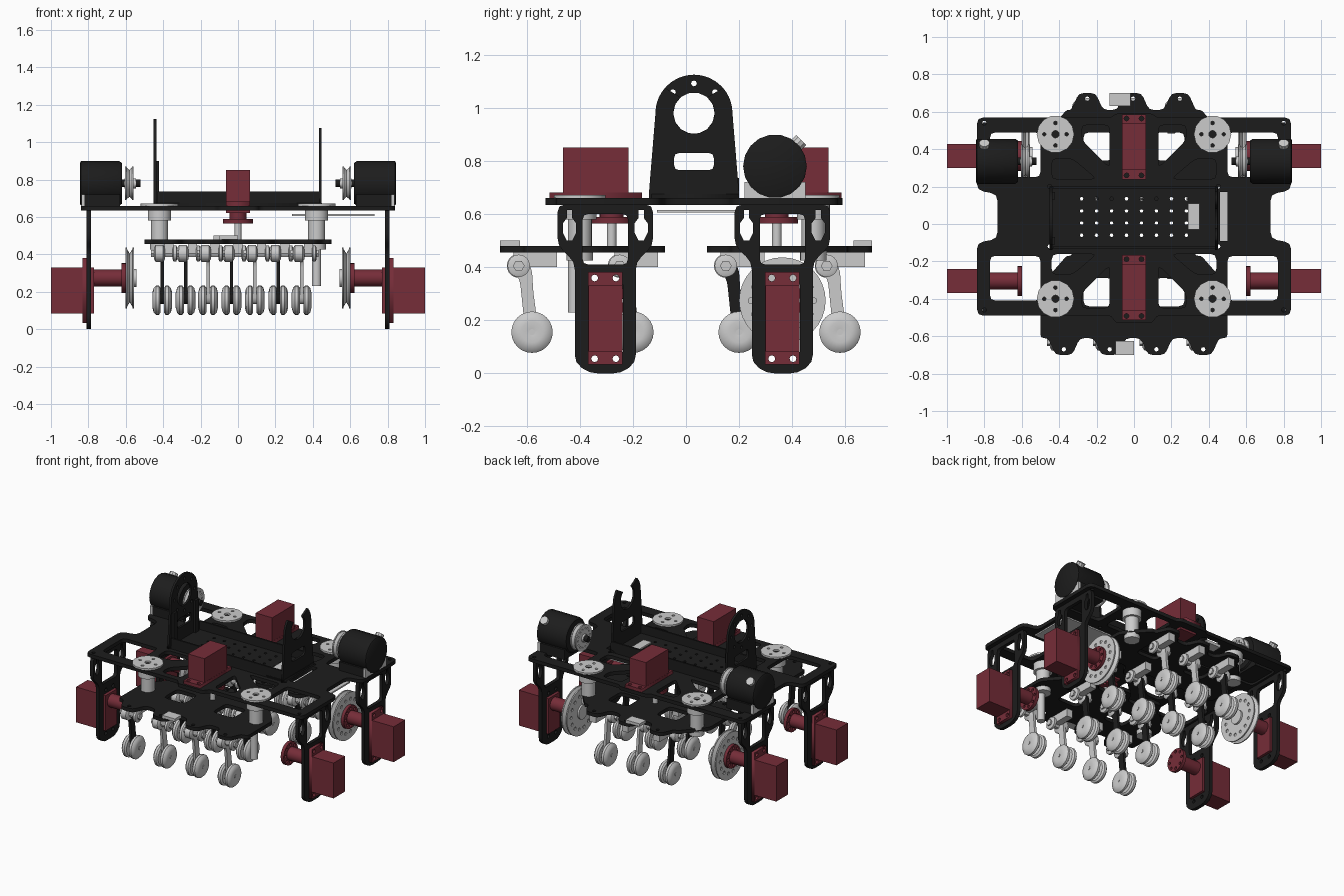
import bpy, bmesh, math
from mathutils import Matrix, Vector

if "Cube" in bpy.data.objects:
    bpy.data.objects.remove(bpy.data.objects["Cube"])

def mat(name, c):
    m = bpy.data.materials.new(name)
    m.diffuse_color = (*c, 1)
    m.use_nodes = True
    m.node_tree.nodes["Principled BSDF"].inputs["Base Color"].default_value = m.diffuse_color
    return m
BLACK = mat("black", (0.012, 0.012, 0.012))
RED = mat("red", (0.18, 0.026, 0.04))

T = Matrix.Translation
Z = Matrix.Identity(4)
X = Matrix(((0, 0, 1, 0), (1, 0, 0, 0), (0, 1, 0, 0), (0, 0, 0, 1)))  # local xyz -> world yzx
def flip(s): return Matrix.Diagonal((s, 1, 1, 1))

def finish(name, me, M, m, smooth=False):
    me.transform(M)
    if M.determinant() < 0:
        me.flip_normals()
    if smooth:
        me.shade_smooth()
        me.set_sharp_from_angle(angle=math.radians(35))
    if m: me.materials.append(m)
    ob = bpy.data.objects.new(name, me)
    bpy.context.collection.objects.link(ob)
    return ob

def box(name, lo, hi, m=None, M=Z):
    bm = bmesh.new()
    bmesh.ops.create_cube(bm, size=1)
    lo, hi = Vector(lo), Vector(hi)
    for v in bm.verts:
        v.co = Vector(a * b for a, b in zip(v.co, hi - lo)) + (lo + hi) / 2
    me = bpy.data.meshes.new(name)
    bm.to_mesh(me); bm.free()
    return finish(name, me, M, m)

def lathe(name, prof, M=Z, m=None, n=24):
    """Revolve (radius, height) profile round local z, ends capped."""
    bm = bmesh.new()
    rings = [[bm.verts.new((r * math.cos(i * math.tau / n), r * math.sin(i * math.tau / n), h))
              for i in range(n)] for r, h in prof]
    for a, b in zip(rings, rings[1:]):
        for i in range(n):
            j = (i + 1) % n
            bm.faces.new((a[i], a[j], b[j], b[i]))
    bm.faces.new(rings[0]); bm.faces.new(rings[-1])
    bmesh.ops.recalc_face_normals(bm, faces=bm.faces)
    me = bpy.data.meshes.new(name)
    bm.to_mesh(me); bm.free()
    return finish(name, me, M, m, True)

def cyl(name, r, a, b, M=Z, m=None, n=24):
    return lathe(name, [(r, a), (r, b)], M, m, n)

def plate(name, loops, a, b, M=Z, m=None):
    """Flat plate with holes: first loop outline, the rest cut out; spans local z a..b."""
    cu = bpy.data.curves.new(name, 'CURVE')
    cu.dimensions, cu.fill_mode, cu.extrude = '2D', 'BOTH', (b - a) / 2
    for pts in loops:
        s = cu.splines.new('POLY')
        s.points.add(len(pts) - 1)
        for p, q in zip(s.points, pts):
            p.co = (q[0], q[1], 0, 1)
        s.use_cyclic_u = True
    tmp = bpy.data.objects.new(name + "_tmp", cu)
    bpy.context.collection.objects.link(tmp)
    me = bpy.data.meshes.new_from_object(tmp)
    bpy.data.objects.remove(tmp)
    me.materials.clear()
    return finish(name, me, M @ T((0, 0, (a + b) / 2)), m)

def arc(x, y, r, a0=0, a1=360, n=12):
    k = n if abs(a1 - a0) == 360 else n + 1
    return [(x + r * math.cos(math.radians(a0 + (a1 - a0) * i / n)),
             y + r * math.sin(math.radians(a0 + (a1 - a0) * i / n))) for i in range(k)]
def rect(x0, y0, x1, y1): return [(x0, y0), (x1, y0), (x1, y1), (x0, y1)]
def rounded(pts, r):
    out = []
    P = [Vector(p) for p in pts]
    for i, p in enumerate(P):
        u, v = P[i - 1] - p, P[(i + 1) % len(P)] - p
        d = min(r, u.length * .45, v.length * .45)
        a, b = p + u.normalized() * d, p + v.normalized() * d
        out += [tuple(a), tuple((a + 2 * p + b) / 4), tuple(b)]
    return out
def mirror(pts): return [(-x, y) for x, y in pts]

# top deck
half = [(.1, .59), (.12, .57), (.84, .57), (.84, .18), (.73, .16), (.73, -.08), (.84, -.1), (.84, -.49), (.12, -.49), (.1, -.53)]
wins = []
for f in (lambda y: y, lambda y: .08 - y):
    for w in (rect(.5, .25, .77, .49), [(.13, .53), (.28, .53), (.28, .45), (.13, .3)],
              [(.2, .24), (.44, .24), (.44, .35), (.33, .35)]):
        w = rounded([(x, f(y)) for x, y in w], .03)
        wins += [w, mirror(w)]
    for x in (.8, .45):
        wins += [arc(s * x, f(.54 if x > .7 else .2), .012, n=8) for s in (1, -1)]
plate("top_deck", [rounded(half + mirror(half)[::-1], .035), rect(-.4, -.07, .4, .15),
      rect(.46, -.09, .5, .17)] + wins, .635, .66, Z, BLACK)

# lower wheel plates: scalloped fingers carry the caster rows
FRONT, BACK = (-.375, -.13, .12, .37), (-.25, -.005, .245)
def edge(cols, y0, y1):
    out = []
    for c in cols:
        out += [(c - .085, y0), (c - .045, y1), (c + .045, y1), (c + .085, y0)]
    return out
for name, y0, y1 in (("front_wheel_plate", -.7, -.08), ("back_wheel_plate", .08, .7)):
    pts = ([(-.5, y0 + .09)] + edge(FRONT, y0 + .09, y0) + [(.5, y0 + .09), (.5, y0 + .37), (.36, y1 - .09)]
           + edge(BACK, y1 - .09, y1)[::-1] + [(-.36, y1 - .09), (-.5, y0 + .37)])
    ym = (y0 + y1) / 2
    holes = [rounded(rect(s * .19 - .08, ym - .05, s * .19 + .08, ym + .1), .03) for s in (1, -1)]
    holes += [arc(c, y0 + .03, .012, n=8) for c in FRONT] + [arc(c, y1 - .03, .012, n=8) for c in BACK]
    plate(name, [rounded(pts, .025)] + holes, .455, .48, Z, BLACK)
box("front_plate_pad", (-.1, -.7, .48), (0, -.625, .5))
box("back_plate_pad", (-.13, .63, .48), (-.02, .7, .5))

# caster modules: bracket, pivot, arm and twin wheels
wheel = [(.012, .047), (.04, .053), (.066, .046), (.078, .034), (.078, .018), (.066, .009), (.012, .009)]
arm_prof = rounded([(-.035, .025), (.03, .03), (.05, -.02), (.055, -.1), (.075, -.25), (.05, -.275), (.025, -.25), (.005, -.06)], .015)
for row, (y, cols) in enumerate(((-.58, FRONT), (-.2, BACK), (.2, FRONT), (.58, BACK))):
    for i, c in enumerate(cols):
        x, b = c - .03, y - .05
        box("caster_bracket", (x + .012, b - .02, .4), (x + .06, b + .145, .455))
        M = T((x, b, .405)) @ X
        cyl("caster_pivot", .022, -.06, .09, M, None, 6)
        lathe("caster_hub", [(.03, -.045), (.045, -.035), (.045, .005), (.03, .015)], M)
        lathe("caster_hub_outer", [(.03, .055), (.042, .06), (.042, .075), (.03, .08)], M)
        plate("caster_arm", [arm_prof], -.009, .009, M, BLACK if row in (1, 2) or i == 0 else None)
        W = T((x, y, .155)) @ X
        lathe("caster_wheel", wheel, W)
        lathe("caster_wheel", wheel, W @ Matrix.Diagonal((1, 1, -1, 1)))
        cyl("caster_axle", .012, -.05, .05, W, None, 10)
cyl("hanging_post", .025, .23, .455, T((.42, -.42, 0)))

# lift guides with round caps
for sx in (1, -1):
    for y in (.48, -.4):
        M = T((sx * .42, y, 0))
        plate("guide_cap", [arc(0, 0, .1, n=14), arc(0, 0, .02)] +
              [arc(.06 * math.cos(a * 1.571), .06 * math.sin(a * 1.571), .01, n=8) for a in range(4)], .66, .672, M)
        lathe("guide_bush", [(.045, .47), (.045, .58), (.062, .58), (.062, .655)], M)
        cyl("guide_foot", .05, .425, .46, M)

# servos: local z points away from the output horn, local y is the long side
def servo(M, off, reach):
    tabholes = [arc(x, y, .013, n=8) for x in (-.04, .04) for y in (-.152, .152)]
    plate("servo_tabs", [rect(-.065, -.174, .065, .174)] + tabholes, 0, .022, M, RED)
    box("servo_body", (-.064, -.124, -.04), (.064, .124, .19), RED, M)
    S = M @ T((0, off, 0))
    cyl("servo_shaft", .045, -reach, -.03, S, RED)
    plate("servo_horn", [arc(0, 0, .08, n=20)] + [arc(*arc(0, 0, .06, n=8)[k], .01, n=8) for k in range(8)],
          -reach - .015, -reach + .008, S, RED)
rotz = Matrix.Rotation(math.pi, 4, 'Z')
servo(T((0, .412, .66)), -.07, .08)
servo(T((0, -.34, .66)), .06, .08)
for y in (.342, -.28):
    cyl("lift_rod", .018, .47, .58, T((0, y, 0)))

# grooved pulley with drilled faces
def pulley(M, r):
    dots = [arc(*p, .07 * r, n=8) for p in arc(0, 0, r * .72, n=14)]
    for a in (0, .038):
        plate("pulley_face", [arc(0, 0, r, n=32), arc(0, 0, r * .2)] + dots, a, a + .008, M)
    lathe("pulley_groove", [(r * .97, .006), (r * .8, .023), (r * .97, .04)], M, None, 32)
    lathe("pulley_hub", [(r * .3, -.012), (r * .3, .05)], M)

# legs, side servos, drive pulleys, motors
leg = [(-.06, 0), (.06, 0), (.115, .04), (.115, .42), (.18, .48), (.18, .636), (-.18, .636), (-.18, .48), (-.115, .42), (-.115, .04)]
leg_holes = [rounded(rect(-.085, .41, .085, .6), .02), rect(-.066, .08, .066, .335)]
leg_holes += [arc(x, z, .013, n=8) for x in (-.04, .04) for z in (.055, .359)]
for s in (-.135, .135):
    leg_holes.append([(s - .01, .5), (s + .01, .5), (s + .025, .53), (s + .025, .565), (s + .01, .585),
                      (s + .01, .615), (s - .01, .615), (s - .01, .585), (s - .025, .565), (s - .025, .53)])
for sx in (1, -1):
    F = flip(sx)
    for y in (-.304, .363):
        plate("leg", [rounded(leg, .03)] + leg_holes, .785, .81, F @ T((0, y, 0)) @ X, BLACK)
        servo(F @ T((.81, y, .207)) @ X, .067, .195)
    pulley(F @ T((.556, .363, .274)) @ X, .163)
    M = F @ T((0, .335, .78)) @ X
    lathe("motor", [(.11, .62), (.12, .635), (.12, .84), (.11, .846)], M, BLACK, 18)
    cyl("motor_shaft", .02, .52, .63, M, BLACK, 12)
    pulley(F @ T((.558, .335, .78)) @ X, .09)
    box("motor_saddle", (.63, .22, .65), (.82, .45, .72), BLACK, F)
    box("motor_end_plate", (.82, .22, .66), (.838, .45, .72), None, F)
    cyl("motor_plug", .028, .1, .14, F @ T((.8, .335, .78)) @ Matrix.Rotation(math.radians(-45), 4, 'X'), None, 10)

# centre tray with drilled floor
grid = [arc(-.28 + .08 * i, -.06 + .065 * j, .01, n=6) for i in range(8) for j in range(4)]
plate("tray_floor", [rect(-.45, -.13, .45, .2)] + grid, .66, .675, Z, BLACK)
for y in (-.13, .188):
    box("tray_wall", (-.43, y, .66), (.44, y + .012, .735), BLACK)
box("tray_pad", (.29, -.03, .675), (.35, .11, .685))
box("under_deck_sheet", (.29, -.11, .605), (.73, .2, .615))

# upright rings: left closed, right open at the top
base = [(-.17, .66), (.17, .66), (.168, .7)]
slot = rounded(rect(-.075, .765, .075, .83), .02)
bolts = [arc(*p, .011, n=8) for p in arc(0, .98, .112, n=8)]
plate("closed_upright", [base + arc(0, .98, .145, 0, 180, 16) + [(-.168, .7)], arc(0, .98, .078, n=14), slot] + bolts,
      -.452, -.437, T((0, .03, 0)) @ X, BLACK)
plate("open_upright", [base + arc(0, .98, .145, 0, 41, 5) + arc(0, .98, .078, 50, -230, 14)
      + arc(0, .98, .145, 139, 180, 5) + [(-.168, .7)], slot], .432, .447, T((0, .03, 0)) @ X, BLACK)
for y in (-.11, .13):
    box("upright_rib", (-.437, y, .66), (-.422, y + .04, .9), BLACK)
